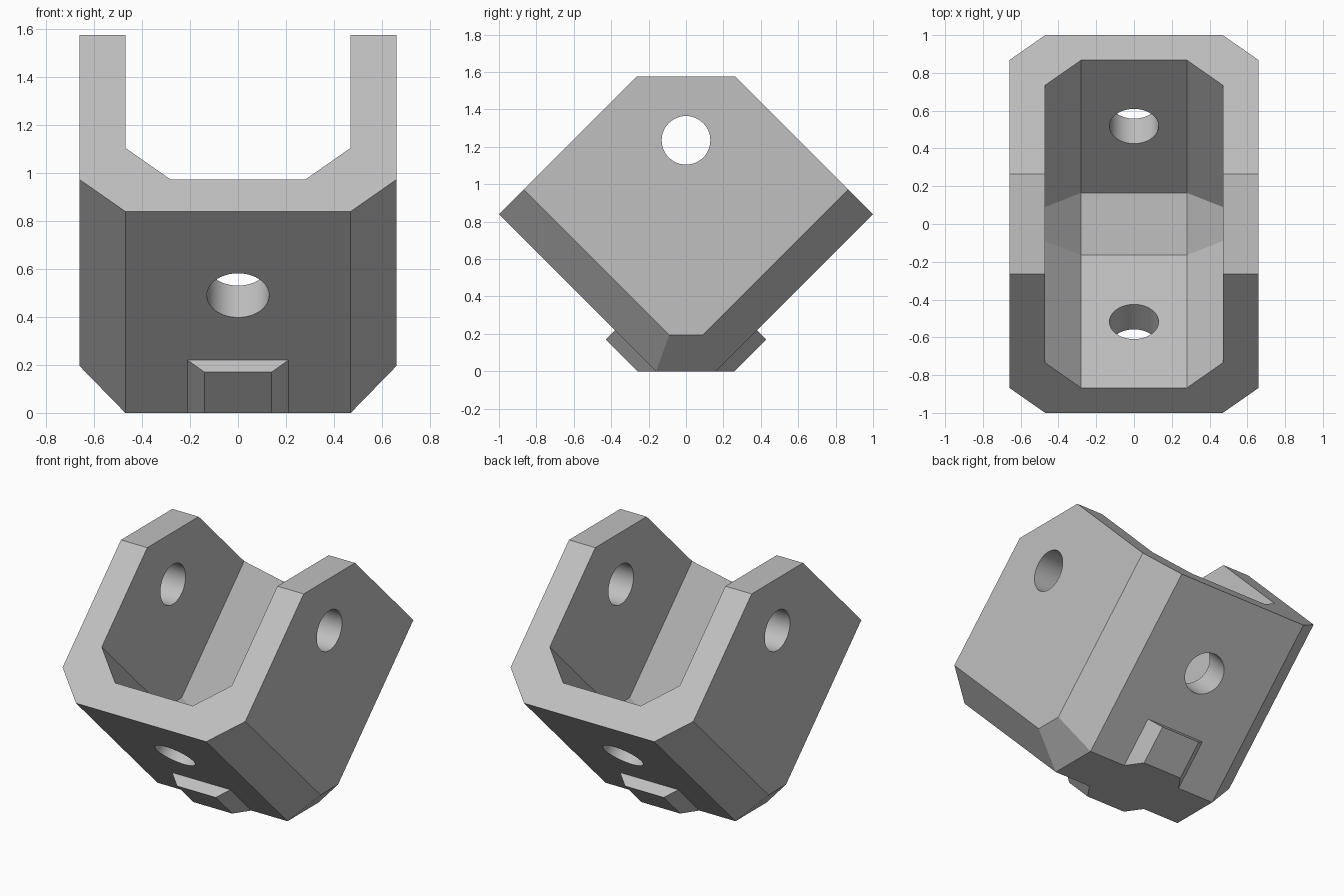
import bpy
import bmesh
import math
from mathutils import Matrix, Vector

cube = bpy.data.objects.get("Cube")
if cube:
    bpy.data.objects.remove(cube, do_unlink=True)

grey = bpy.data.materials.new("plain_grey")
grey.use_nodes = True
grey.diffuse_color = (0.53, 0.53, 0.53, 1)
grey.node_tree.nodes["Principled BSDF"].inputs["Base Color"].default_value = grey.diffuse_color


def make_object(name, bm):
    bmesh.ops.recalc_face_normals(bm, faces=bm.faces)
    mesh = bpy.data.meshes.new(name)
    bm.to_mesh(mesh)
    bm.free()
    mesh.materials.append(grey)
    obj = bpy.data.objects.new(name, mesh)
    bpy.context.collection.objects.link(obj)
    return obj


def hull(name, points, y_signs=(-1, 1)):
    """Convex solid through points mirrored in x and in the given y signs."""
    bm = bmesh.new()
    for x, y, z in points:
        for sx in (-1, 1):
            for sy in y_signs:
                bm.verts.new((sx * x, sy * y, z))
    bmesh.ops.convex_hull(bm, input=bm.verts)
    bmesh.ops.dissolve_limit(bm, angle_limit=math.radians(2),
                             verts=bm.verts, edges=bm.edges)
    return make_object(name, bm)


def drill(name, centre, axis, length):
    bm = bmesh.new()
    turn = Vector((0, 0, 1)).rotation_difference(Vector(axis)).to_matrix().to_4x4()
    bmesh.ops.create_cone(bm, cap_ends=True, segments=64, radius1=0.13, radius2=0.13,
                          depth=length, matrix=Matrix.Translation(centre) @ turn)
    return make_object(name, bm)


def combine(target, tool, operation):
    tool.hide_render = True
    mod = target.modifiers.new(tool.name, 'BOOLEAN')
    mod.operation = operation
    mod.solver = 'EXACT'
    mod.object = tool
    bpy.context.view_layer.objects.active = target
    bpy.ops.object.modifier_apply(modifier=mod.name)
    bpy.data.objects.remove(tool, do_unlink=True)


# Chamfered outer block standing on its blunt edge
bracket = hull("bracket", [
    (0.47, 0.16, 0), (0.66, 0.09, 0.195),
    (0.47, 1.0, 0.84), (0.66, 0.8675, 0.9725), (0.66, 0.265, 1.575)])

# Open channel that leaves two arms and a V-shaped floor
channel = hull("channel_cutter", [
    (0.28, 0.165, 0.27), (0.47, 0.09, 0.46),
    (0.28, 2, 2.105), (0.47, 2, 2.37), (0.47, 2, 3)])
combine(bracket, channel, 'DIFFERENCE')

# Tapered tabs under both sloping sides
for side in (-1, 1):
    tab = hull("tab", [(0.14, 0.26, 0), (0.14, 0.43, 0.17),
                       (0.21, 0.16, 0), (0.21, 0.38, 0.22),
                       (0.21, 0.10, 0), (0.21, 0.35, 0.25)], (side,))
    combine(bracket, tab, 'UNION')

# Bolt holes through the floor slopes and through both arms
for side in (-1, 1):
    combine(bracket, drill("floor_drill", (0, side * 0.58, 0.56), (0, side, -1), 0.6),
            'DIFFERENCE')
combine(bracket, drill("arm_drill", (0, 0, 1.235), (1, 0, 0), 2), 'DIFFERENCE')

# Smooth hole walls with crisp edges
bpy.ops.object.select_all(action='DESELECT')
bracket.select_set(True)
bpy.context.view_layer.objects.active = bracket
bpy.ops.object.shade_smooth_by_angle(angle=math.radians(25))
